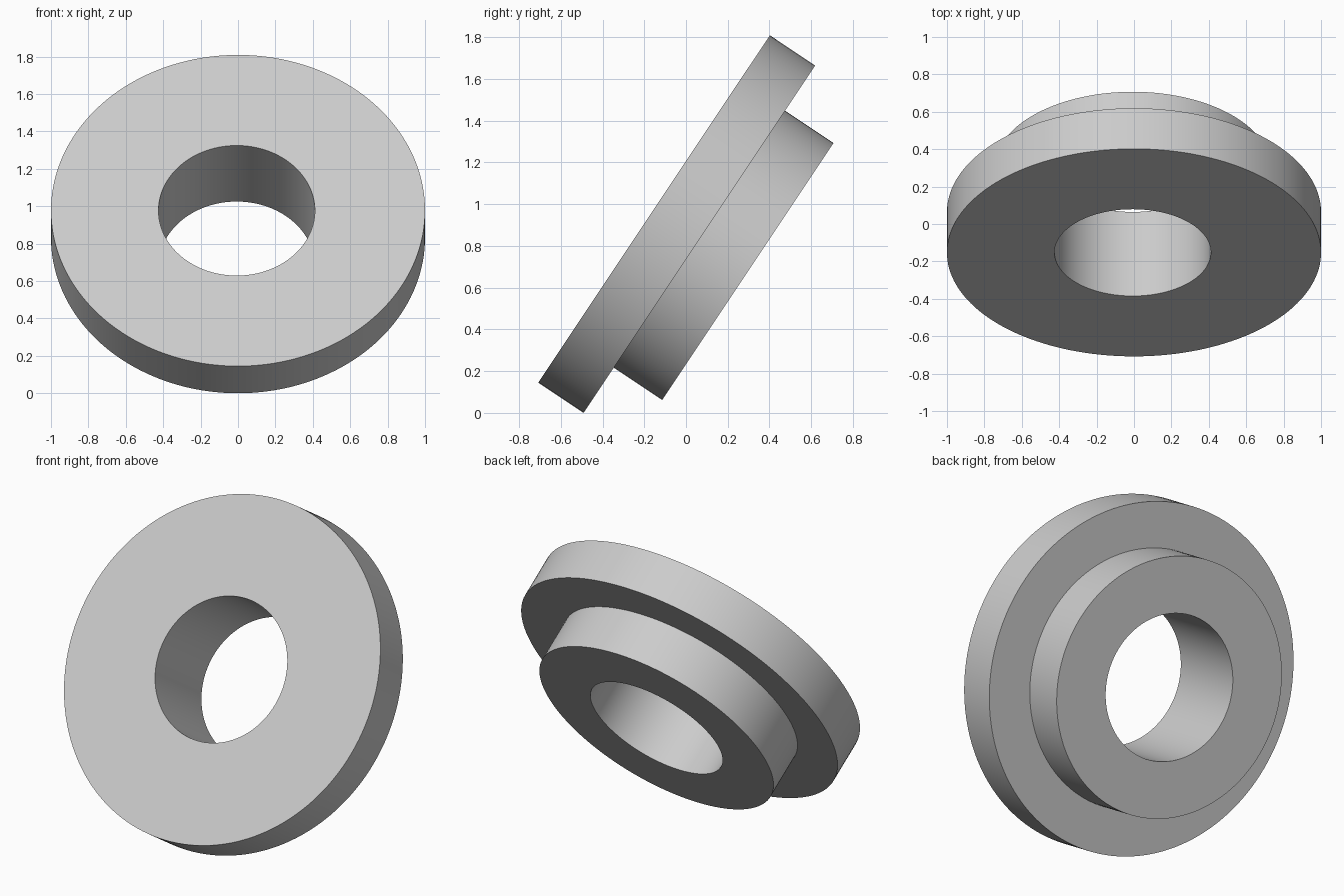
import bpy, bmesh, math
from mathutils import Matrix

cube = bpy.data.objects.get("Cube")
if cube:
    bpy.data.objects.remove(cube, do_unlink=True)

SEGMENTS = 160
FLANGE_R, HUB_R, BORE_R = 1.0, 0.74, 0.418
FLANGE_DEPTH, TOTAL_DEPTH = 0.261, 0.54
TILT = math.radians(56.3)
OFFSET = -0.007   # hub and bore sit slightly off the flange centre

# Plain grey material
grey = bpy.data.materials.new("light grey")
grey.use_nodes = True
colour = (0.6, 0.6, 0.6, 1)
grey.diffuse_color = colour
grey.node_tree.nodes["Principled BSDF"].inputs["Base Color"].default_value = colour

# Closed stepped profile: radius, depth behind the front face, sideways offset
profile = [
    (BORE_R, 0, OFFSET),
    (FLANGE_R, 0, 0),
    (FLANGE_R, FLANGE_DEPTH, 0),
    (HUB_R, FLANGE_DEPTH, OFFSET),
    (HUB_R, TOTAL_DEPTH, OFFSET),
    (BORE_R, TOTAL_DEPTH, OFFSET),
]

# Flanged bushing: rings of the profile joined by quads
bm = bmesh.new()
rings = []
for radius, depth, shift in profile:
    ring = []
    for i in range(SEGMENTS):
        a = math.tau * i / SEGMENTS
        ring.append(bm.verts.new((shift + radius * math.cos(a), radius * math.sin(a), -depth)))
    rings.append(ring)
for k, ring in enumerate(rings):
    following = rings[(k + 1) % len(rings)]
    for i in range(SEGMENTS):
        j = (i + 1) % SEGMENTS
        bm.faces.new((ring[i], following[i], following[j], ring[j]))
bmesh.ops.recalc_face_normals(bm, faces=bm.faces)

# Lean the axis so the front face looks forward and up
bm.transform(Matrix.Translation((0, -0.153, 0.977)) @ Matrix.Rotation(TILT, 4, "X"))

mesh = bpy.data.meshes.new("flanged_bushing")
bm.to_mesh(mesh)
bm.free()
mesh.materials.append(grey)
bushing = bpy.data.objects.new("flanged_bushing", mesh)
bpy.context.collection.objects.link(bushing)

bpy.ops.object.select_all(action="DESELECT")
bushing.select_set(True)
bpy.context.view_layer.objects.active = bushing
bpy.ops.object.shade_smooth_by_angle(angle=math.radians(30))
